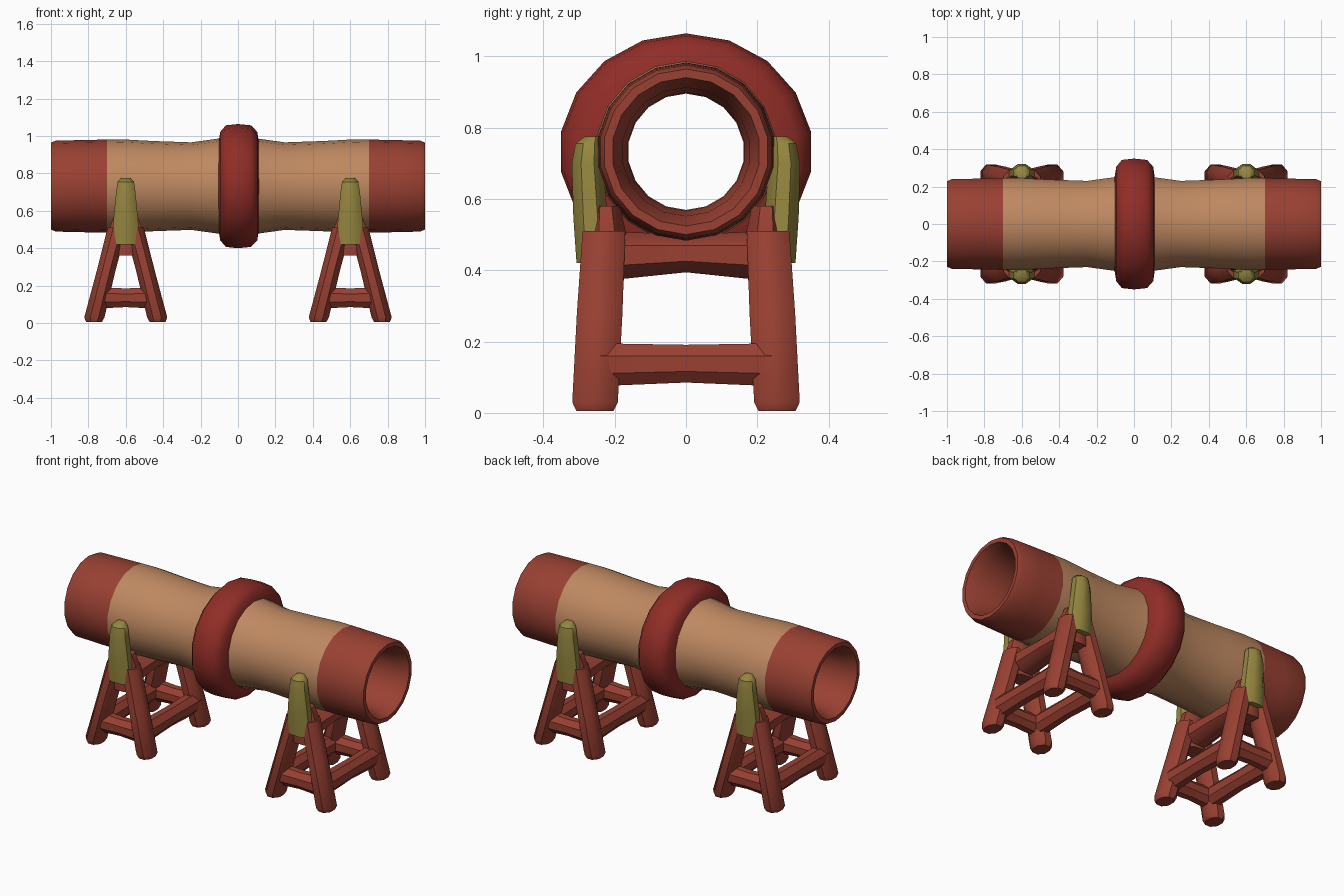
import bpy
import bmesh
from math import sin, cos, pi
from mathutils import Vector

cube = bpy.data.objects.get("Cube")
if cube:
    bpy.data.objects.remove(cube, do_unlink=True)


def material(name, rgb):
    m = bpy.data.materials.new(name)
    m.use_nodes = True
    m.diffuse_color = (*rgb, 1)
    m.node_tree.nodes["Principled BSDF"].inputs["Base Color"].default_value = (*rgb, 1)
    return m


TAN = material("tan", (0.52, 0.25, 0.12))
BRICK = material("brick red", (0.32, 0.052, 0.032))
DARK = material("dark red", (0.28, 0.026, 0.02))
OLIVE = material("olive yellow", (0.30, 0.24, 0.05))
AXIS_Z = 0.732


def finish(bm, name, mats, angle=40):
    bmesh.ops.recalc_face_normals(bm, faces=bm.faces)
    mesh = bpy.data.meshes.new(name)
    bm.to_mesh(mesh)
    bm.free()
    ob = bpy.data.objects.new(name, mesh)
    bpy.context.collection.objects.link(ob)
    for m in mats:
        mesh.materials.append(m)
    bpy.ops.object.select_all(action='DESELECT')
    ob.select_set(True)
    bpy.context.view_layer.objects.active = ob
    bpy.ops.object.shade_smooth_by_angle(angle=angle * pi / 180)
    return ob


def skin(bm, rings, closed):
    """Bridge equal rings of vertices with quads."""
    n = len(rings[0])
    pairs = list(zip(rings, rings[1:]))
    if closed:
        pairs.append((rings[-1], rings[0]))
    for a, b in pairs:
        for i in range(n):
            j = (i + 1) % n
            bm.faces.new((a[i], a[j], b[j], b[i]))


def lathe_x(profile, sides, stretch=1.0):
    """Revolve a closed (x, radius) outline about the tube axis."""
    bm = bmesh.new()
    rings = []
    for x, r in profile:
        turn = [2 * pi * (i + 0.5) / sides for i in range(sides)]
        rings.append([bm.verts.new((x, r * stretch * cos(t), AXIS_Z + r * sin(t)))
                      for t in turn])
    skin(bm, rings, True)
    return bm


def loft(name, sections, mat, axis="z"):
    """Rounded beam through (centre, half width, half depth) sections."""
    u, v = {"x": ("y", "z"), "y": ("x", "z"), "z": ("x", "y")}[axis]
    bm = bmesh.new()
    rings = []
    for centre, a, b in sections:
        ring = []
        for i in range(8):
            t = 2 * pi * (i + 0.5) / 8
            p = Vector(centre)
            setattr(p, u, getattr(p, u) + 1.08 * a * cos(t))
            setattr(p, v, getattr(p, v) + 1.08 * b * sin(t))
            ring.append(bm.verts.new(p))
        rings.append(ring)
    skin(bm, rings, False)
    bm.faces.new(rings[0])
    bm.faces.new(rings[-1])
    return finish(bm, name, [mat])


# Hollow tube with flared mouths and coloured end bands
outer = [(0.05, 0.262), (0.12, 0.252), (0.25, 0.234), (0.45, 0.241), (0.62, 0.25),
         (0.7, 0.249), (0.85, 0.246), (0.975, 0.243), (1.0, 0.232)]
inner = [(1.0, 0.208), (0.93, 0.18), (0.7, 0.165), (0.3, 0.163)]
half = outer + inner
bm = lathe_x(half + [(-x, r) for x, r in reversed(half)], 18)
for f in bm.faces:
    f.material_index = int(abs(f.calc_center_median().x) > 0.7)
finish(bm, "tube", [TAN, BRICK])

# Raised collar round the middle
collar = [(-0.105, 0.23), (-0.095, 0.29), (-0.065, 0.325), (0.0, 0.332),
          (0.07, 0.325), (0.103, 0.29), (0.112, 0.23)]
finish(lathe_x(collar, 18, 1.07), "collar", [DARK], 50)

# Two trestle stands
for end, cx in (("right", -0.6), ("left", 0.6)):
    for face, s in (("front", -1), ("back", 1)):
        tag = f"{end}_{face}"
        # Splayed pair of legs
        for side, d in (("a", -1), ("b", 1)):
            loft(f"{tag}_leg_{side}", [
                ((cx + d * 0.17, s * 0.255, 0.005), 0.042, 0.052),
                ((cx + d * 0.168, s * 0.255, 0.03), 0.054, 0.064),
                ((cx + d * 0.105, s * 0.242, 0.28), 0.05, 0.064),
                ((cx + d * 0.045, s * 0.23, 0.51), 0.052, 0.06)], BRICK)
        # Lower brace between the two legs
        loft(f"{tag}_brace", [((cx - 0.14, s * 0.25, 0.135), 0.05, 0.057),
                              ((cx, s * 0.25, 0.135), 0.045, 0.05),
                              ((cx + 0.14, s * 0.25, 0.135), 0.05, 0.057)], BRICK, "x")
        # Block where the legs meet beneath the tube
        loft(f"{tag}_leg_head", [((cx, s * 0.225, 0.36), 0.075, 0.05),
                                 ((cx, s * 0.222, 0.5), 0.09, 0.055),
                                 ((cx, s * 0.225, 0.58), 0.06, 0.04)], BRICK)
        # Upright bracket gripping the tube
        loft(f"{tag}_bracket", [((cx, s * 0.262, 0.42), 0.076, 0.045),
                                ((cx, s * 0.268, 0.55), 0.066, 0.048),
                                ((cx, s * 0.276, 0.7), 0.052, 0.044),
                                ((cx, s * 0.272, 0.755), 0.044, 0.038),
                                ((cx, s * 0.262, 0.775), 0.025, 0.022)], OLIVE)
    # Low rails and the top bar joining front and back
    for side, d in (("a", -1), ("b", 1)):
        x = cx + d * 0.138
        loft(f"{end}_low_rail_{side}", [((x, -0.24, 0.135), 0.05, 0.06),
                                        ((x, 0, 0.138), 0.046, 0.053),
                                        ((x, 0.24, 0.135), 0.05, 0.06)], BRICK, "y")
    loft(f"{end}_top_bar", [((cx, -0.23, 0.44), 0.08, 0.07),
                            ((cx, 0, 0.447), 0.07, 0.053),
                            ((cx, 0.23, 0.44), 0.08, 0.07)], BRICK, "y")
